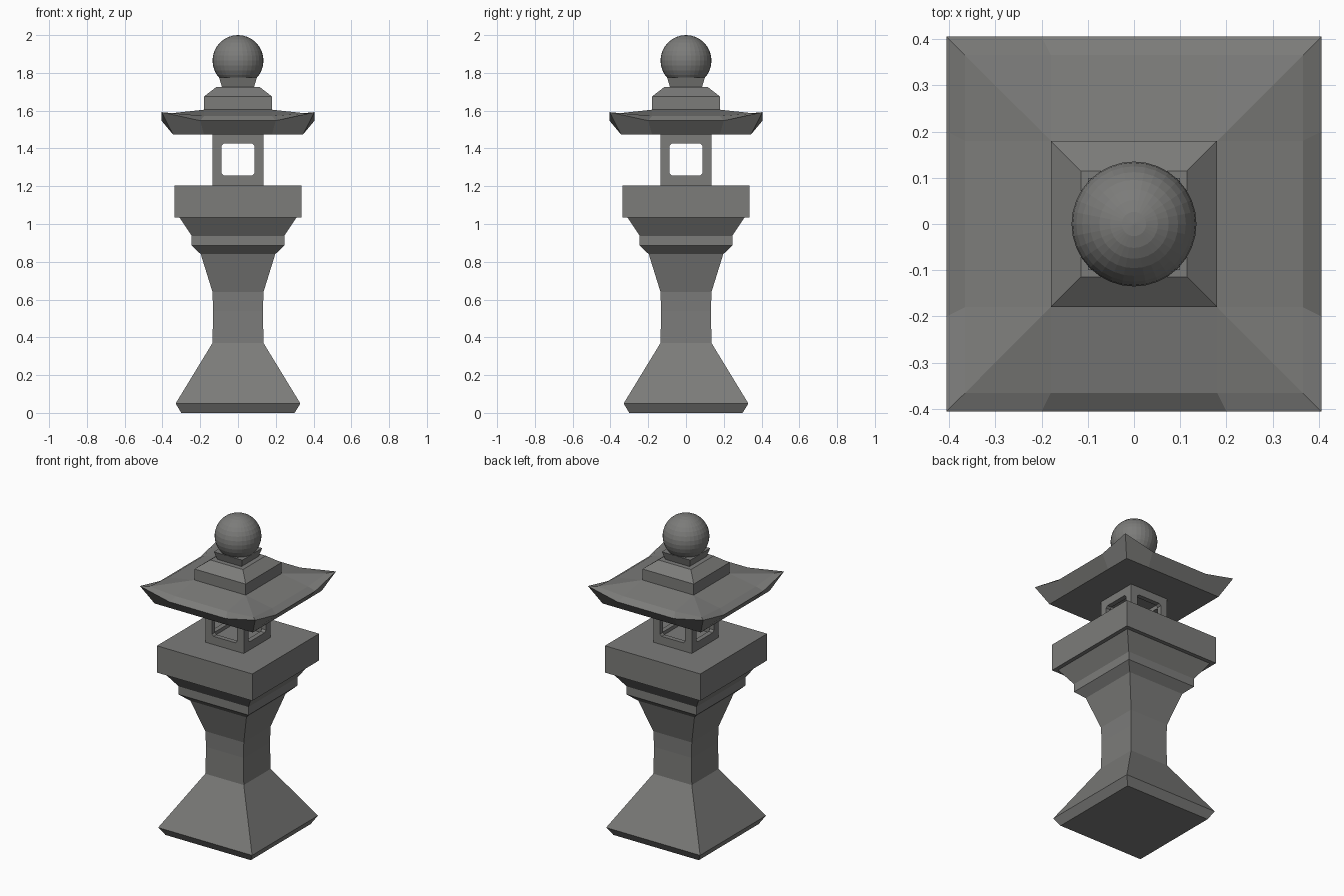
import bpy, bmesh, math
from mathutils import Matrix, Vector

if "Cube" in bpy.data.objects:
    bpy.data.objects.remove(bpy.data.objects["Cube"])

stone = bpy.data.materials.new("grey stone")
stone.diffuse_color = (0.2, 0.2, 0.193, 1)
stone.use_nodes = True
stone.node_tree.nodes["Principled BSDF"].inputs["Base Color"].default_value = stone.diffuse_color


def finish(name, bm):
    bmesh.ops.remove_doubles(bm, verts=bm.verts, dist=0.0005)
    bmesh.ops.recalc_face_normals(bm, faces=bm.faces)
    me = bpy.data.meshes.new(name)
    bm.to_mesh(me)
    bm.free()
    me.materials.append(stone)
    ob = bpy.data.objects.new(name, me)
    bpy.context.collection.objects.link(ob)
    return ob


def loft(name, rings):
    """Skin a list of point rings and cap both ends."""
    bm = bmesh.new()
    loops = [[bm.verts.new(p) for p in r] for r in rings]
    n = len(loops[0])
    for a, b in zip(loops, loops[1:]):
        for i in range(n):
            j = (i + 1) % n
            bm.faces.new((a[i], a[j], b[j], b[i]))
    bm.faces.new(loops[0][::-1])
    bm.faces.new(loops[-1])
    return finish(name, bm)


def square(h, z):
    return [(-h, -h, z), (h, -h, z), (h, h, z), (-h, h, z)]


def stack(name, profile):
    return loft(name, [square(h, z) for h, z in profile])


def eave_ring(h, m, z_mid, z_corner):
    """Square ring with lifted corners: corner plus two inner points per side."""
    pts = []
    for k in range(4):
        rot = Matrix.Rotation(k * math.pi / 2, 3, 'Z')
        for p in ((-h, -h, z_corner), (-m, -h, z_mid), (m, -h, z_mid)):
            pts.append(rot @ Vector(p))
    return pts


# Pedestal: flared foot, waisted shaft and stepped capital
stack("pedestal", [(0.30, 0), (0.33, 0.05), (0.135, 0.37), (0.132, 0.54), (0.135, 0.64),
                   (0.197, 0.84), (0.245, 0.885), (0.245, 0.937), (0.31, 1.035)])
stack("platform", [(0.335, 1.035), (0.335, 1.205)])

# Light chamber: hollow box with a window on all four sides
chamber = stack("light_chamber", [(0.135, 1.205), (0.135, 1.48)])
cutters = [stack("cutter_inside", [(0.105, 1.235), (0.105, 1.45)])]
w, c, zc, hz = 0.088, 0.012, 1.341, 0.084
outline = [(-w + c, -hz), (w - c, -hz), (w, -hz + c), (w, hz - c),
           (w - c, hz), (-w + c, hz), (-w, hz - c), (-w, -hz + c)]
cutters.append(loft("cutter_y", [[(x, y, zc + z) for x, z in outline] for y in (-0.3, 0.3)]))
cutters.append(loft("cutter_x", [[(x, y, zc + z) for y, z in outline] for x in (-0.3, 0.3)]))
bpy.context.view_layer.objects.active = chamber
for cut in cutters:
    mod = chamber.modifiers.new("cut", 'BOOLEAN')
    mod.operation = 'DIFFERENCE'
    mod.solver = 'EXACT'
    mod.object = cut
    bpy.ops.object.modifier_apply(modifier=mod.name)
for cut in cutters:
    bpy.data.objects.remove(cut)

# Roof with upturned corners
loft("roof", [eave_ring(0.345, 0.18, 1.475, 1.475),
              eave_ring(0.405, 0.20, 1.547, 1.592),
              eave_ring(0.365, 0.18, 1.572, 1.585),
              eave_ring(0.18, 0.18, 1.605, 1.605)])

# Roof crown, neck and ball finial
stack("roof_crown", [(0.18, 1.60), (0.18, 1.675), (0.115, 1.725)])
stack("finial_neck", [(0.085, 1.725), (0.10, 1.775)])
bm = bmesh.new()
bmesh.ops.create_uvsphere(bm, u_segments=32, v_segments=16, radius=0.135,
                          matrix=Matrix.Translation((0, 0, 1.865)))
finish("ball_finial", bm)
